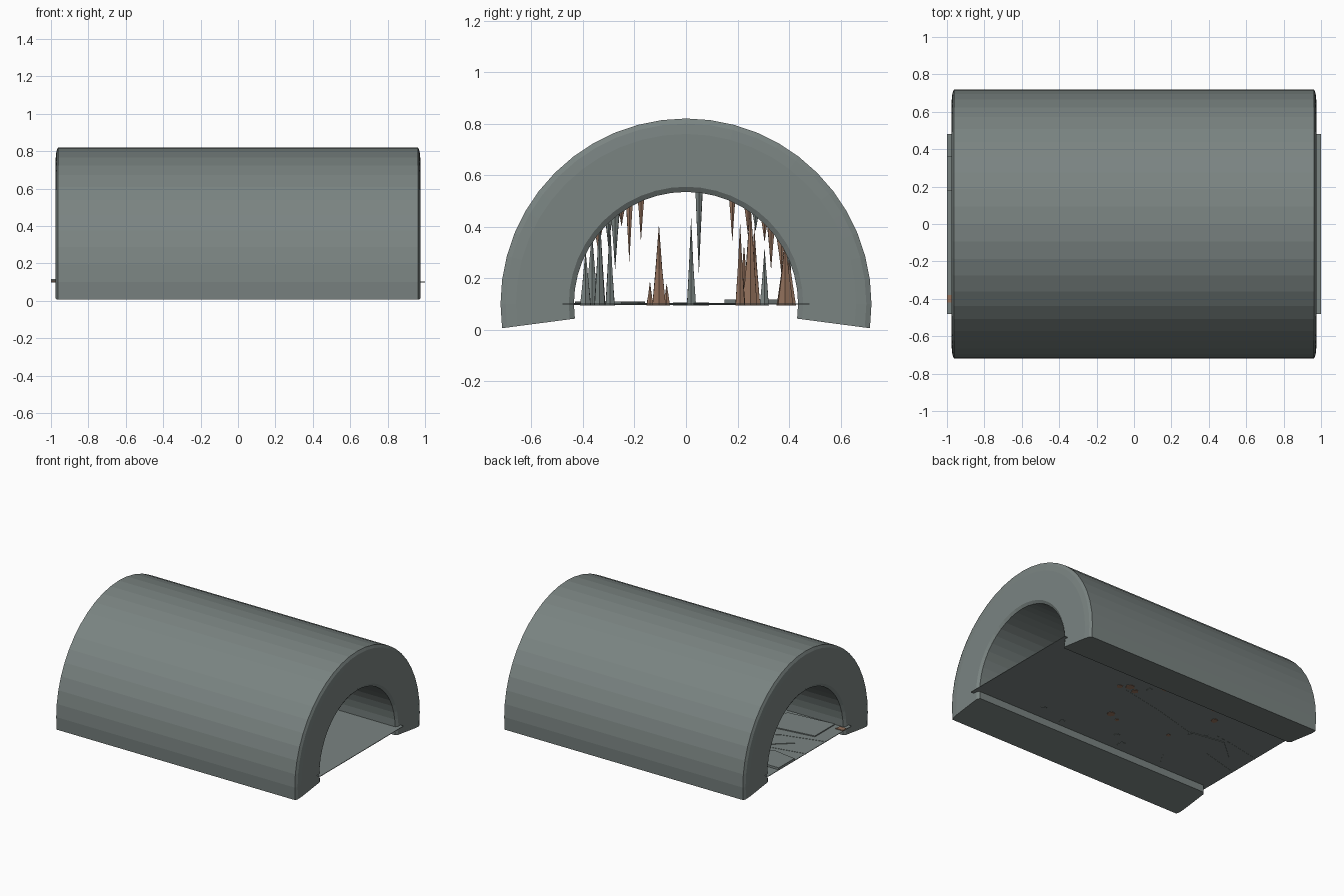
import bpy, bmesh, math, random
from mathutils import Vector

if "Cube" in bpy.data.objects:
    bpy.data.objects.remove(bpy.data.objects["Cube"])

random.seed(4)
CZ, RO, RI, FLOOR = 0.10, 0.72, 0.435, 0.10


def material(name, rgb):
    m = bpy.data.materials.new(name)
    m.diffuse_color = (*rgb, 1)
    m.use_nodes = True
    m.node_tree.nodes["Principled BSDF"].inputs["Base Color"].default_value = m.diffuse_color
    return m


GREY = material("grey_rock", (0.195, 0.23, 0.222))
BROWN = material("brown_rock", (0.30, 0.17, 0.11))


def finish(name, bm, mat):
    bmesh.ops.recalc_face_normals(bm, faces=bm.faces)
    me = bpy.data.meshes.new(name)
    bm.to_mesh(me)
    bm.free()
    me.materials.append(mat)
    ob = bpy.data.objects.new(name, me)
    bpy.context.collection.objects.link(ob)
    return ob


# tunnel shell: an (x, radius) profile swept round the x axis
half = [(0.962, RO), (0.971, RO - 0.02), (0.975, RO - 0.06),
        (0.975, RI + 0.02), (0.962, RI)]
profile = half + [(-x, r) for x, r in reversed(half)]
bm = bmesh.new()
rings = []
for i in range(27):
    a = math.radians(-7.5 + 7.5 * i)
    rings.append([bm.verts.new((x, r * math.cos(a), CZ + r * math.sin(a)))
                  for x, r in profile])
n = len(profile)
for r0, r1 in zip(rings, rings[1:]):
    for k in range(n):
        bm.faces.new((r0[k], r0[(k + 1) % n], r1[(k + 1) % n], r1[k]))
bm.faces.new(rings[0])
bm.faces.new(rings[-1])
finish("tunnel_shell", bm, GREY)


def slab(name, pts, z0, z1, mat=GREY):
    bm = bmesh.new()
    f = bm.faces.new([bm.verts.new((x, y, z0)) for x, y in pts])
    ext = bmesh.ops.extrude_face_region(bm, geom=[f])["geom"]
    bmesh.ops.translate(bm, vec=(0, 0, z1 - z0),
                        verts=[v for v in ext if isinstance(v, bmesh.types.BMVert)])
    return finish(name, bm, mat)


# floor and broken slabs lying on it
slab("floor", [(-1, -.48), (1, -.48), (1, .48), (-1, .48)], 0.098, 0.102)
slab("floor_slab_back", [(-1, .18), (-.82, .15), (-.74, .24), (-.6, .26),
                         (-.66, .36), (-1, .36)], 0.102, 0.117)
slab("floor_slab_front", [(-.9, -.43), (-.55, -.4), (-.4, -.25), (-.6, -.16),
                          (-.9, -.2)], 0.102, 0.109)
slab("floor_slab_middle", [(-.85, -.04), (-.6, -.05), (-.45, .05), (-.7, .09)],
     0.094, 0.106)
slab("floor_patch", [(-1, -.42), (-.95, -.42), (-.94, -.38), (-1, -.38)],
     0.102, 0.108, BROWN)


def crack(name, pts, w=0.004):
    """Thin raised ridge following a jagged line on the floor."""
    left = [(x, y - w) for x, y in pts]
    right = [(x, y + w) for x, y in reversed(pts)]
    slab(name, left + right, 0.097, 0.104)


crack("floor_crack_1", [(.25, .2), (-.1, .13), (-.47, .03), (-.7, -.1), (-1, -.18)])
crack("floor_crack_2", [(-.47, .03), (-.55, -.15), (-.5, -.3), (-.6, -.46)])
crack("floor_crack_3", [(-.47, .03), (-.6, .12), (-.75, .1), (-1, .05)])


def spike(name, base, tip, r, mat):
    """Slightly crooked six-sided cone from base to tip."""
    bm = bmesh.new()
    base, tip = Vector(base), Vector(tip)
    loops = []
    for t, k in ((0, 1), (0.45, 0.5)):
        c = base.lerp(tip, t)
        loops.append([bm.verts.new(c + Vector((
            math.cos(j * math.pi / 3), math.sin(j * math.pi / 3), 0)) * r * k
            * random.uniform(0.9, 1.1)) for j in range(6)])
    top = bm.verts.new(tip)
    for j in range(6):
        q = (j + 1) % 6
        bm.faces.new((loops[0][j], loops[0][q], loops[1][q], loops[1][j]))
        bm.faces.new((loops[1][j], loops[1][q], top))
    bm.faces.new(loops[0])
    finish(name, bm, mat)


# stalagmites: x, y, tip height, radius, colour
for i, (x, y, z, r, m) in enumerate([
        (.29, -.39, .31, .025, GREY), (-.2, -.365, .38, .03, GREY),
        (.5, -.335, .45, .025, GREY), (-.1, -.295, .43, .02, GREY),
        (.11, -.105, .41, .03, BROWN), (.03, -.14, .19, .015, BROWN),
        (-.36, -.075, .18, .015, BROWN), (-.47, .02, .44, .02, GREY),
        (.30, .21, .42, .022, BROWN), (.24, .25, .50, .032, BROWN),
        (.18, .225, .33, .025, BROWN), (-.47, .265, .40, .025, BROWN),
        (.12, .305, .32, .02, GREY), (.05, .385, .35, .035, BROWN),
        (-.05, .40, .28, .03, BROWN), (-.37, .385, .31, .03, BROWN)]):
    spike(f"stalagmite_{i + 1}", (x, y, .095), (x, y, z), r, m)

# stalactites: x, y, tip height, radius, colour
for i, (x, y, z, r, m) in enumerate([
        (.4, -.34, .30, .02, BROWN), (-.3, -.30, .31, .018, GREY),
        (.1, -.275, .23, .02, GREY), (-.5, -.25, .40, .018, BROWN),
        (.3, -.22, .26, .016, BROWN), (-.1, -.175, .34, .016, BROWN),
        (.0, .05, .21, .018, GREY), (.35, .18, .34, .016, BROWN),
        (-.25, .24, .37, .018, BROWN), (.15, .27, .38, .018, GREY),
        (-.4, .305, .34, .018, BROWN), (.45, .33, .23, .018, BROWN),
        (.0, .37, .22, .02, BROWN), (-.15, .40, .18, .02, GREY)]):
    roof = CZ + math.sqrt(RI ** 2 - y * y) + 0.03
    spike(f"stalactite_{i + 1}", (x, y, roof), (x, y, z), r, m)
